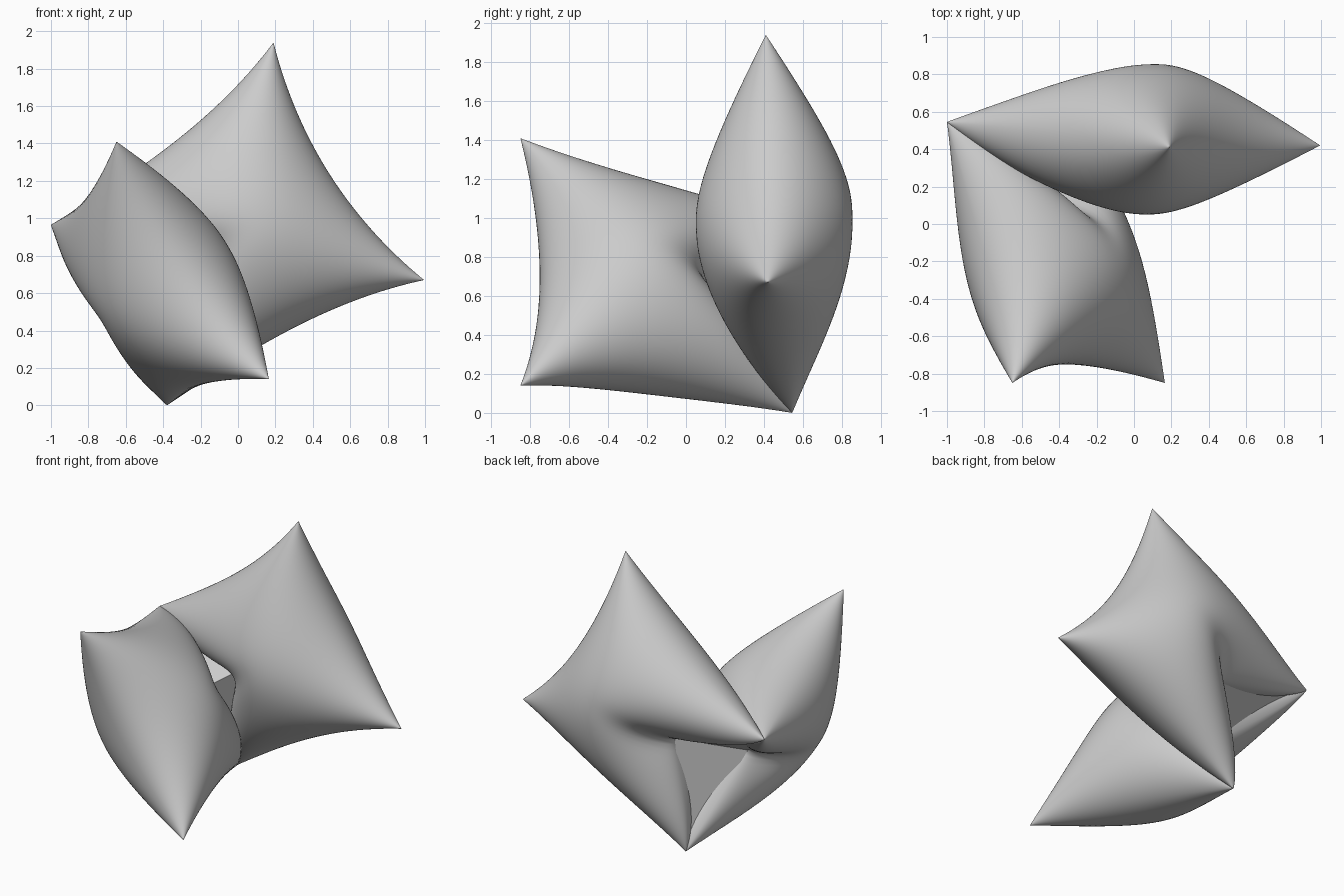
import bpy, bmesh, math
from mathutils import Vector as V

if "Cube" in bpy.data.objects:
    bpy.data.objects.remove(bpy.data.objects["Cube"])

# Shared fold corners
FOLD_TOP = V((-1.0, 0.545, 0.965))
FOLD_LOW = V((-0.38, 0.545, 0.0))
INSIDE = V((0.1, -0.3, 1.0))   # a point between the two cushions
NOTCH = 0.51      # how deep the fold edge is pulled in
SAG = 0.125       # inward bow of the outer edge
HALF = 0.40       # half thickness
N = 60


def frame(top, low):
    """Axes of a cushion: along the fold, away from the fold, inward normal."""
    e = (FOLD_LOW - FOLD_TOP).normalized()
    w = ((top + low) / 2 - (FOLD_TOP + FOLD_LOW) / 2).normalized()
    n = e.cross(w).normalized()
    mid = (top + low + FOLD_TOP + FOLD_LOW) / 4
    return e, w, n if n.dot(INSIDE - mid) > 0 else -n


def cushion_point(top, low, u, v, side):
    e, w, n = frame(top, low)
    a, b = (1 + u) / 2, (1 + v) / 2
    p = FOLD_TOP.lerp(FOLD_LOW, a).lerp(top.lerp(low, a), b)
    # notched fold edge (softening inward), bowed outer edge, bowed side edges
    r = 0.04 + 0.8 * b
    m = (math.sqrt(u * u + r * r) - r) / (math.sqrt(1 + r * r) - r)
    p += w * (NOTCH * (1 - m) ** 1.35 * (1 - b) ** 1.4 - SAG * (1 - u * u) * b)
    p -= e * u * 0.075 * (1 - v * v) * (1 + 0.3 * v)
    # inflated thickness, flatter outside near the fold, creased at the notch
    h = HALF * math.sqrt(max(0.0, (1 - u * u) * (1 - v * v)))
    h *= 1.05 if side > 0 else 1.02 - 0.38 * (1 - b) ** 3
    h *= 1 - 0.25 * math.exp(-(u / 0.16) ** 2) * (1 - b) ** 5
    return p + n * h * side


def cushion(name, top, low):
    bm = bmesh.new()
    steps = [math.sin(math.pi * (i / N - 0.5)) for i in range(N + 1)]
    for side in (1, -1):
        g = [[bm.verts.new(cushion_point(top, low, u, v, side)) for v in steps]
             for u in steps]
        for i in range(N):
            for j in range(N):
                bm.faces.new((g[i][j], g[i + 1][j], g[i + 1][j + 1], g[i][j + 1]))
    bmesh.ops.remove_doubles(bm, verts=bm.verts, dist=0.0002)
    bmesh.ops.recalc_face_normals(bm, faces=bm.faces)
    for f in bm.faces:
        f.smooth = True
    finish(name, bm)


def finish(name, bm):
    me = bpy.data.meshes.new(name)
    bm.to_mesh(me)
    bm.free()
    bpy.context.collection.objects.link(bpy.data.objects.new(name, me))


back = (V((0.19, 0.41, 1.94)), V((0.995, 0.42, 0.67)))
front = (V((-0.65, -0.85, 1.41)), V((0.165, -0.85, 0.14)))

# Two inflated cushions meeting at the fold corners
cushion("back_cushion", *back)
cushion("front_cushion", *front)

# Flat web between the two notches and the fold corners
bm = bmesh.new()
mids = [bm.verts.new(cushion_point(*c, 0, -1, 1)) for c in (back, front)]
for corner in (FOLD_TOP, FOLD_LOW):
    bm.faces.new(mids + [bm.verts.new(corner)])
finish("fold_web", bm)
